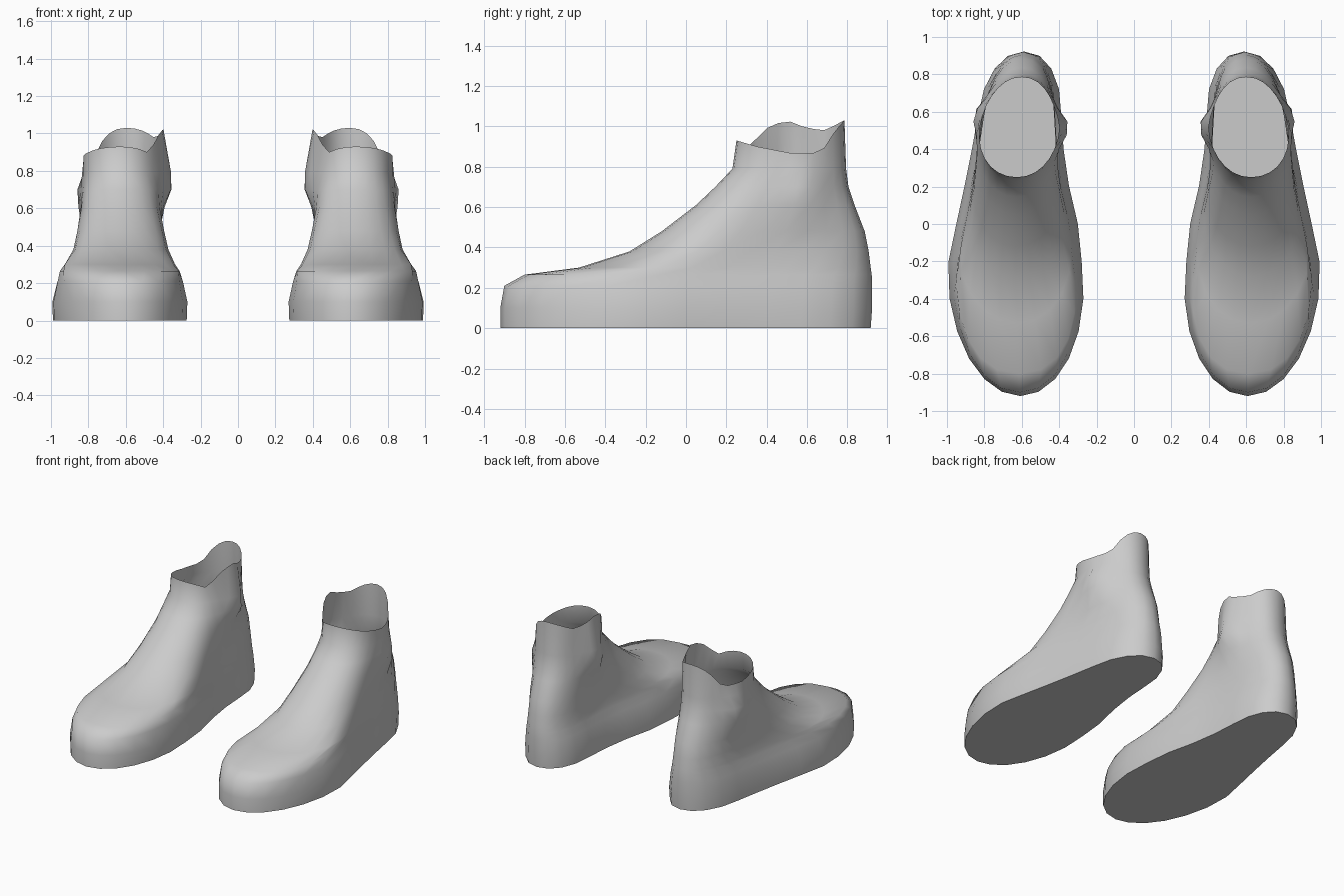
import bpy, bmesh, math

if "Cube" in bpy.data.objects:
    bpy.data.objects.remove(bpy.data.objects["Cube"])

N = 28  # points around each ring


def lerp(table, t):
    """Piecewise-linear lookup; each row is (key, value)."""
    if t <= table[0][0]:
        return table[0][1]
    for (a, va), (b, vb) in zip(table, table[1:]):
        if t <= b:
            return va + (vb - va) * (t - a) / (b - a)
    return table[-1][1]


# Footprint edges along y, before the toe and heel are rounded off
INNER = [(-.92, .245), (-.3, .27), (0, .30), (.3, .37), (.6, .39), (.92, .40)]
OUTER = [(-.92, .97), (-.5, .985), (-.24, 1.0), (0, .95), (.3, .885), (.6, .83), (.92, .775)]

# Rings from sole to ankle: z, front y, back y, width scale, toe cap length, cap power
RINGS = [
    (.00, -.92, .915, .99, .62, 2.0),
    (.10, -.92, .922, 1.0, .62, 2.0),
    (.21, -.90, .922, .93, .60, 2.1),
    (.265, -.80, .92, .88, .48, 2.3),
    (.30, -.53, .915, .86, .45, 2.1),
    (.38, -.28, .905, .84, .45, 2.0),
    (.48, -.12, .885, .85, .42, 2.0),
    (.61, .05, .835, .88, .40, 2.0),
    (.70, .145, .805, .90, .36, 2.0),
    (.79, .23, .793, .91, .32, 2.0),
    (.90, .25, .785, .91, .29, 2.0),
]

# Uneven collar height on each side
RIM_OUT = [(.25, .93), (.35, .90), (.53, .865), (.67, .87), (.74, .98), (.785, 1.03)]
RIM_IN = [(.25, .93), (.31, .90), (.41, 1.0), (.5, 1.03), (.6, .99), (.69, .98), (.785, 1.03)]


def bump(y, z, cy, cz, height):
    return height * math.exp(-((y - cy) / .09) ** 2 - ((z - cz) / .12) ** 2)


def ring_points(row, rim):
    z, yf, yb, scale, cap, power = row
    pts = []
    for k in range(N):
        a = 2 * math.pi * k / N
        y = yf + (yb - yf) * (1 - math.cos(a)) / 2
        xi, xo = (.63 + (lerp(t, y) - .63) * scale for t in (INNER, OUTER))
        u = max(0, 1 - (y - yf) / cap)
        v = max(0, 1 - (yb - y) / .29)
        round_off = max(0, 1 - u ** power) ** (1 / power) * max(0, 1 - v ** 2.2) ** (1 / 2.2)
        mid, half = (xi + xo) / 2, (xo - xi) / 2 * round_off
        outer = math.sin(a) >= 0
        h = lerp(RIM_OUT if outer else RIM_IN, y) if rim else z
        # ankle bumps
        if outer:
            x = mid + half + bump(y, z, .58, .65, .055)
        else:
            x = mid - half - bump(y, z, .52, .73, .065)
        pts.append((x, y, h))
    return pts


def make_boot(name, side):
    bm = bmesh.new()
    rings = []
    for i, row in enumerate(RINGS):
        pts = ring_points(row, i == len(RINGS) - 1)
        rings.append([bm.verts.new((side * x, y, z)) for x, y, z in pts])
    # upper
    for lo, hi in zip(rings, rings[1:]):
        for k in range(N):
            j = (k + 1) % N
            bm.faces.new((lo[k], lo[j], hi[j], hi[k]))
    # sole strips from the outer to the inner edge
    s = rings[0]
    bm.faces.new((s[0], s[N - 1], s[1]))
    for k in range(1, N // 2 - 1):
        bm.faces.new((s[k], s[N - k], s[N - k - 1], s[k + 1]))
    bm.faces.new((s[N // 2 - 1], s[N // 2 + 1], s[N // 2]))
    bmesh.ops.recalc_face_normals(bm, faces=bm.faces)
    mesh = bpy.data.meshes.new(name)
    bm.to_mesh(mesh)
    bm.free()
    obj = bpy.data.objects.new(name, mesh)
    bpy.context.collection.objects.link(obj)
    bpy.ops.object.select_all(action='DESELECT')
    obj.select_set(True)
    bpy.context.view_layer.objects.active = obj
    bpy.ops.object.shade_smooth_by_angle(angle=math.radians(60))


make_boot("boot_right", 1)
make_boot("boot_left", -1)
